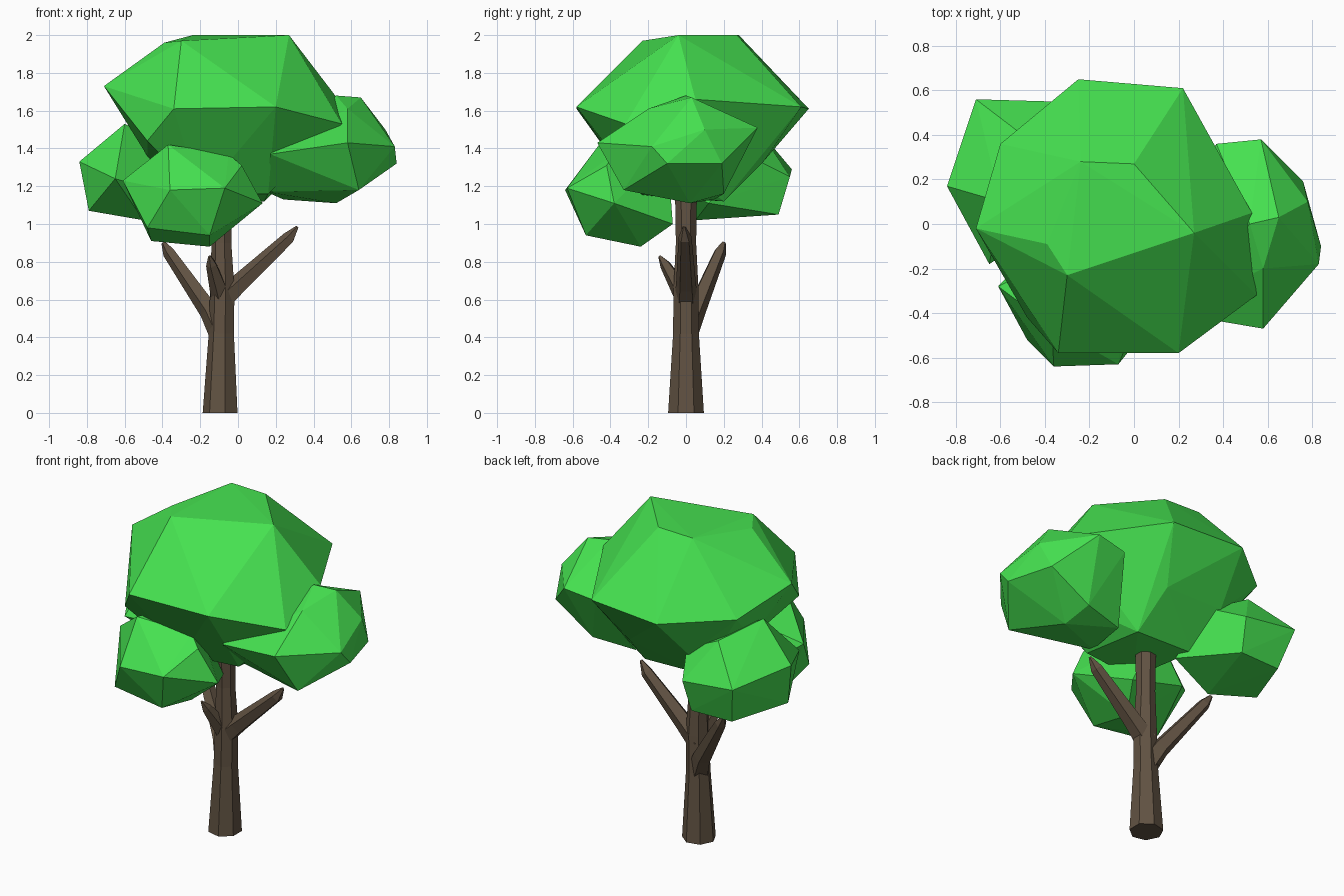
import bpy, bmesh
from math import sin, cos, tau
from mathutils import Vector


def material(name, color):
    m = bpy.data.materials.new(name)
    m.diffuse_color = (*color, 1)
    return m


GREEN = material("leaf_green", (0.06, 0.75, 0.08))
BROWN = material("bark_brown", (0.12, 0.085, 0.055))


def finish(bm, name, mat):
    bmesh.ops.recalc_face_normals(bm, faces=bm.faces)
    mesh = bpy.data.meshes.new(name)
    bm.to_mesh(mesh)
    bm.free()
    mesh.materials.append(mat)
    bpy.context.collection.objects.link(bpy.data.objects.new(name, mesh))


def clump(name, points):
    """Faceted leaf mass: the hull around its corner points."""
    bm = bmesh.new()
    for p in points:
        bm.verts.new(p)
    res = bmesh.ops.convex_hull(bm, input=bm.verts)
    inner = [v for v in res["geom_interior"] if isinstance(v, bmesh.types.BMVert)]
    bmesh.ops.delete(bm, geom=inner, context='VERTS')
    finish(bm, name, GREEN)


def limb(name, path, sides, flat=False):
    """Tapered tube through (x, y, z, radius) stations."""
    bm = bmesh.new()
    axis = Vector((0, 0, 1)) if flat else (Vector(path[-1][:3]) - Vector(path[0][:3])).normalized()
    u = axis.cross(Vector((0, 1, 0))).normalized()
    v = axis.cross(u)
    rings = []
    for x, y, z, r in path:
        rings.append([bm.verts.new(Vector((x, y, z)) + r * (cos(tau * i / sides) * u + sin(tau * i / sides) * v))
                      for i in range(sides)])
    for a, b in zip(rings, rings[1:]):
        for i in range(sides):
            j = (i + 1) % sides
            bm.faces.new((a[i], a[j], b[j], b[i]))
    bm.faces.new(rings[0])
    bm.faces.new(rings[-1])
    finish(bm, name, BROWN)


# Trunk and bare branches
limb("trunk", [(-0.09, 0, 0, 0.097), (-0.085, 0, 0.42, 0.07),
               (-0.08, 0, 0.65, 0.068), (-0.085, 0, 0.9, 0.055), (-0.085, 0, 1.2, 0.06)], 7, True)
limb("right_branch", [(-0.09, 0, 0.59, 0.065), (0.0, 0, 0.675, 0.055), (0.27, -0.005, 0.925, 0.036),
                      (0.315, -0.01, 0.985, 0.008)], 5)
limb("left_branch", [(-0.09, 0.0, 0.42, 0.065), (-0.15, 0.05, 0.54, 0.055), (-0.365, 0.18, 0.85, 0.035),
                     (-0.395, 0.2, 0.9, 0.012)], 5)
limb("front_branch", [(-0.09, -0.01, 0.62, 0.055), (-0.14, -0.11, 0.785, 0.03), (-0.15, -0.14, 0.83, 0.008)], 5)

# Main crown: top plateau, widest rim, tapering underside
clump("main_crown", [
    (-0.24, 0.28, 2.0), (0.0, 0.27, 2.0), (0.27, -0.04, 2.0), (-0.30, -0.23, 1.97), (-0.39, -0.09, 1.96),
    (-0.71, -0.02, 1.73), (-0.60, 0.36, 1.62), (-0.25, 0.65, 1.61), (0.22, 0.61, 1.62),
    (0.53, 0.05, 1.66), (0.55, -0.32, 1.53), (0.20, -0.58, 1.62), (-0.34, -0.58, 1.61),
    (-0.48, -0.42, 1.44), (0.16, -0.22, 1.16), (0.14, 0.2, 1.12), (-0.25, 0.2, 1.13), (-0.2, -0.25, 1.15),
    (-0.48, 0.05, 1.36), (0.1, 0.41, 1.33), (-0.3, 0.4, 1.34)])

# Right clump
clump("right_clump", [
    (0.17, -0.4, 1.37), (0.15, -0.18, 1.17), (0.58, -0.47, 1.43), (0.64, -0.33, 1.18),
    (0.52, 0.02, 1.11), (0.24, 0.15, 1.13), (0.5, 0.2, 1.16), (0.76, 0.19, 1.32), (0.84, -0.1, 1.32),
    (0.83, -0.18, 1.41), (0.65, 0.03, 1.67), (0.52, 0.0, 1.68), (0.57, 0.38, 1.51),
    (0.37, 0.36, 1.48), (0.78, 0.1, 1.5), (0.58, -0.2, 1.61)])

# Low front clump
clump("front_clump", [
    (-0.36, -0.64, 1.18), (-0.07, -0.63, 1.19), (-0.61, -0.28, 1.23), (-0.48, -0.52, 0.98),
    (-0.15, -0.53, 0.94), (-0.46, -0.34, 0.91), (-0.15, -0.24, 0.88), (0.13, -0.38, 1.11),
    (0.02, -0.42, 1.31), (-0.37, -0.46, 1.42), (-0.05, -0.07, 1.0), (-0.42, -0.08, 1.1),
    (-0.05, -0.38, 1.37), (-0.25, -0.1, 1.4)])

# Back left clump
clump("back_left_clump", [
    (-0.84, 0.17, 1.33), (-0.71, 0.56, 1.29), (-0.36, 0.55, 1.25), (-0.65, -0.18, 1.24),
    (-0.79, 0.13, 1.07), (-0.65, 0.48, 1.05), (-0.38, 0.49, 1.05), (-0.5, 0.05, 1.02),
    (-0.2, 0.12, 1.11), (-0.6, 0.1, 1.53), (-0.5, 0.4, 1.48), (-0.25, 0.35, 1.35)])
